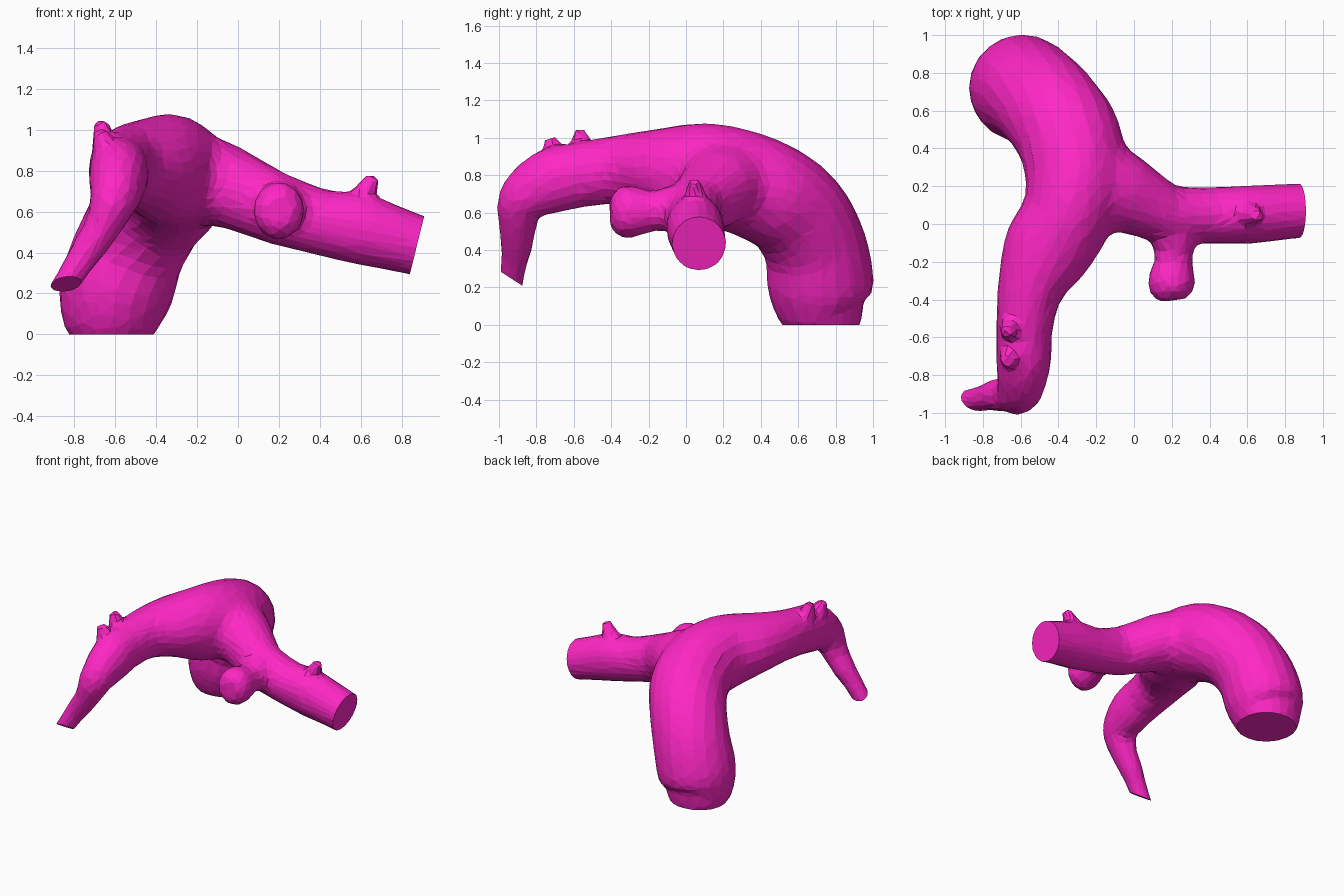
import bpy, bmesh, math
from mathutils import Vector

if "Cube" in bpy.data.objects:
    bpy.data.objects.remove(bpy.data.objects["Cube"])

SIDES = 20


def smooth_path(path, n=4):
    """Catmull-Rom resample of position and radii."""
    p = [path[0]] + list(path) + [path[-1]]
    out = []
    for i in range(1, len(p) - 2):
        for k in range(n):
            t = k / n
            out.append([.5 * (2 * b + (c - a) * t + (2 * a - 5 * b + 4 * c - d) * t * t
                              + (3 * b - a - 3 * c + d) * t ** 3)
                        for a, b, c, d in zip(p[i - 1], p[i], p[i + 1], p[i + 2])])
    return out + [list(path[-1])]


def tube(bm, path, ref):
    """Sweep an ellipse along (x, y, z, radius along ref, other radius)."""
    path = smooth_path(path)
    pts = [Vector(p[:3]) for p in path]
    rings = []
    for i, p in enumerate(path):
        t = (pts[min(i + 2, len(pts) - 1)] - pts[max(i - 2, 0)]).normalized()
        u = (Vector(ref) - t * t.dot(Vector(ref))).normalized()
        v = t.cross(u)
        rings.append([bm.verts.new(pts[i] + u * p[3] * math.cos(a) + v * p[4] * math.sin(a))
                      for a in (2 * math.pi * k / SIDES for k in range(SIDES))])
    for r, s in zip(rings, rings[1:]):
        for k in range(SIDES):
            n = (k + 1) % SIDES
            bm.faces.new((r[k], r[n], s[n], s[k]))
    bm.faces.new(rings[0][::-1])
    bm.faces.new(rings[-1])


bm = bmesh.new()

# thick trunk arching over into the front branch and its drooping tip
tube(bm, [(-.63, .80, -.10, .13, .10), (-.625, .775, 0, .205, .18),
          (-.62, .735, .09, .25, .25), (-.595, .72, .22, .28, .285),
          (-.53, .69, .42, .275, .275), (-.43, .59, .60, .275, .275),
          (-.335, .43, .71, .28, .28), (-.31, .22, .785, .265, .28),
          (-.36, .03, .81, .245, .27), (-.465, -.15, .83, .235, .22),
          (-.55, -.35, .83, .175, .185), (-.58, -.55, .805, .15, .175),
          (-.585, -.73, .765, .145, .175), (-.605, -.875, .665, .12, .135),
          (-.66, -.90, .53, .09, .10), (-.73, -.905, .42, .08, .085),
          (-.79, -.92, .33, .07, .07), (-.84, -.93, .25, .065, .065),
          (-.90, -.945, .15, .065, .065)], (1, 0, 0))

# side branch
tube(bm, [(-.34, .27, .77, .22, .25), (-.12, .19, .745, .215, .23),
          (0, .135, .698, .198, .20), (.1, .085, .655, .185, .175),
          (.2, .05, .612, .175, .155), (.4, .045, .55, .162, .15),
          (.6, .05, .515, .174, .155), (.74, .06, .475, .16, .15),
          (.875, .07, .435, .148, .145), (1.0, .075, .40, .148, .145)], (0, 0, 1))

# rounded stub on the side branch
tube(bm, [(.21, .05, .62, .18, .15), (.21, -.09, .62, .125, .125),
          (.21, -.18, .61, .10, .11), (.2, -.29, .605, .125, .14),
          (.2, -.36, .605, .115, .13), (.205, -.405, .605, .07, .08)], (1, 0, 0))

# small spurs
tube(bm, [(.58, .05, .60, .11, .10), (.62, .05, .69, .06, .06),
          (.665, .04, .775, .035, .035)], (1, 0, 0))
tube(bm, [(-.62, -.53, .86, .10, .12), (-.66, -.56, .97, .055, .06),
          (-.67, -.57, 1.045, .035, .035)], (1, 0, 0))
tube(bm, [(-.62, -.67, .82, .10, .12), (-.66, -.71, .94, .055, .06),
          (-.67, -.73, 1.0, .035, .035)], (1, 0, 0))

mesh = bpy.data.meshes.new("branching_tube")
bm.to_mesh(mesh)
bm.free()
obj = bpy.data.objects.new("branching_tube", mesh)
bpy.context.collection.objects.link(obj)
bpy.context.view_layer.objects.active = obj
obj.select_set(True)

# fuse the tubes
m = obj.modifiers.new("fuse", 'REMESH')
m.mode = 'VOXEL'
m.voxel_size = .018
bpy.ops.object.modifier_apply(modifier=m.name)

# soften everything a little, the fork and the stub's root more
joints = obj.vertex_groups.new(name="joints")
for v in obj.data.vertices:
    d = min((v.co - Vector(c)).length / r for c, r in
            [((-.11, .19, .75), .42), ((.21, -.09, .62), .17)])
    if d < 1:
        joints.add([v.index], min(1, 2 * (1 - d)), 'REPLACE')
for name, group, steps in [("blend", "joints", 70), ("soften", "", 10)]:
    m = obj.modifiers.new(name, 'SMOOTH')
    m.factor = .5
    m.iterations = steps
    m.vertex_group = group
    bpy.ops.object.modifier_apply(modifier=name)

# reduce to facets
m = obj.modifiers.new("facets", 'DECIMATE')
m.ratio = .05
bpy.ops.object.modifier_apply(modifier=m.name)

# cut the three open ends flat and cap them
bm = bmesh.new()
bm.from_mesh(obj.data)
for co, no in [((0, 0, 0), (0, 0, -1)),
               ((.875, .07, .435), (.97, 0, -.24)),
               ((-.84, -.93, .245), (0, -.54, -.84))]:
    bmesh.ops.bisect_plane(bm, geom=bm.verts[:] + bm.edges[:] + bm.faces[:],
                           plane_co=co, plane_no=no, clear_outer=True)
    bmesh.ops.holes_fill(bm, edges=[e for e in bm.edges if e.is_boundary], sides=0)
bmesh.ops.recalc_face_normals(bm, faces=bm.faces)
for f in bm.faces:
    f.smooth = False
bm.to_mesh(obj.data)
bm.free()

mat = bpy.data.materials.new("pink")
mat.diffuse_color = (1, .02, .56, 1)
mat.use_nodes = True
mat.node_tree.nodes["Principled BSDF"].inputs["Base Color"].default_value = mat.diffuse_color
obj.data.materials.clear()
obj.data.materials.append(mat)
